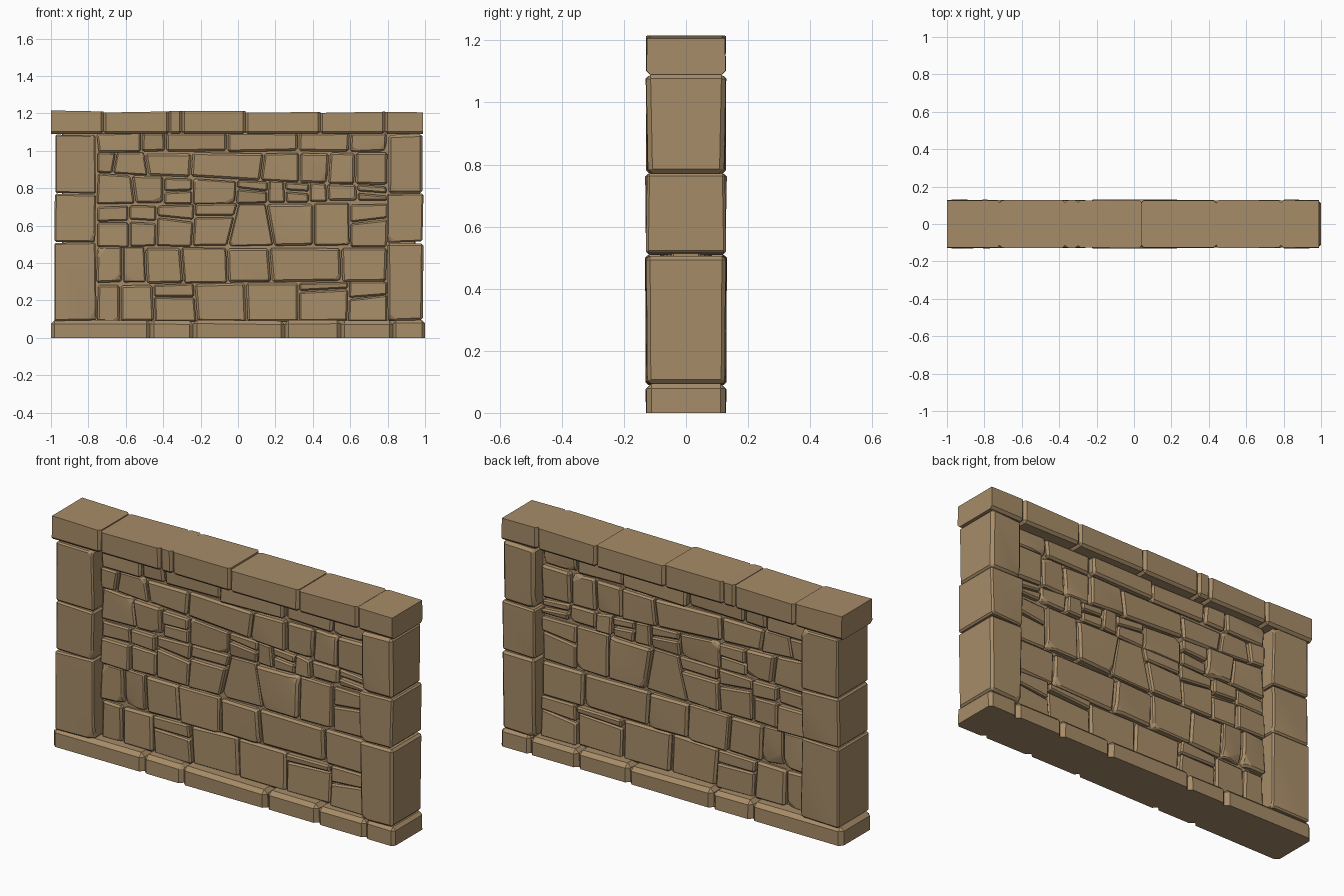
import bpy, bmesh, random
from math import radians
from mathutils import Vector

if "Cube" in bpy.data.objects:
    bpy.data.objects.remove(bpy.data.objects["Cube"])

random.seed(11)
rnd = random.uniform

sand = bpy.data.materials.new("sandstone")
sand.diffuse_color = (0.385, 0.262, 0.138, 1)
sand.use_nodes = True
sand.node_tree.nodes["Principled BSDF"].inputs["Base Color"].default_value = sand.diffuse_color


def cut(bm, co, no):
    """Slice off everything on the normal side of a plane and close the hole."""
    bmesh.ops.bisect_plane(bm, geom=bm.verts[:] + bm.edges[:] + bm.faces[:], dist=1e-5,
                           plane_co=co, plane_no=no, clear_outer=True)
    rim = [e for e in bm.edges if e.is_boundary]
    if rim:
        bmesh.ops.holes_fill(bm, edges=rim, sides=0)


def stone(target, quad, depth, bevel, chips=0, lean=0.0, clips=()):
    """Four (x, z) corners pushed through the wall, chipped, bevelled and trimmed."""
    bm = bmesh.new()
    ys = [depth + rnd(-lean, lean) for _ in quad]
    front = [bm.verts.new((x, -y, z)) for (x, z), y in zip(quad, ys)]
    back = [bm.verts.new((x, y, z)) for (x, z), y in zip(quad, ys)]
    bm.faces.new(front)
    bm.faces.new(back[::-1])
    for i in range(4):
        j = (i + 1) % 4
        bm.faces.new((front[j], front[i], back[i], back[j]))
    bmesh.ops.recalc_face_normals(bm, faces=bm.faces[:])
    mid = Vector((sum(q[0] for q in quad) / 4, 0, sum(q[1] for q in quad) / 4))
    # chipped corners, the same on both sides of the wall
    for k in random.sample(range(4), chips):
        x, z = quad[k]
        n = Vector(((1 if x > mid.x else -1) * rnd(0.3, 1), 0,
                    (1 if z > mid.z else -1) * rnd(0.3, 1)))
        for s in (-1, 1):
            no = Vector((n.x, s * rnd(0.8, 1.3), n.z)).normalized()
            cut(bm, Vector((x, s * ys[k], z)) - no * rnd(0.008, 0.02), no)
    bmesh.ops.bevel(bm, geom=bm.edges[:], offset=bevel, segments=1,
                    affect='EDGES', clamp_overlap=True)
    for co, no in clips:
        cut(bm, co, no)
    me = bpy.data.meshes.new("tmp")
    bm.to_mesh(me)
    bm.free()
    target.from_mesh(me)
    bpy.data.meshes.remove(me)


def finish(bm, name):
    bmesh.ops.recalc_face_normals(bm, faces=bm.faces[:])
    me = bpy.data.meshes.new(name)
    bm.to_mesh(me)
    bm.free()
    me.materials.append(sand)
    ob = bpy.data.objects.new(name, me)
    bpy.context.collection.objects.link(ob)
    bpy.ops.object.select_all(action='DESELECT')
    ob.select_set(True)
    bpy.context.view_layer.objects.active = ob
    bpy.ops.object.shade_smooth_by_angle(angle=radians(20))


def rect(x0, x1, z0, z1, j=0.0):
    return [(x + rnd(-j, j), z + rnd(-j, j))
            for x, z in ((x0, z0), (x1, z0), (x1, z1), (x0, z1))]


END_L = ((-1, 0, 0), (-1, 0, 0))
END_R = ((1, 0, 0), (1, 0, 0))

# base course: flat underside, sloping top edge
bm = bmesh.new()
xs = [-1.0, -0.47, -0.24, 0.25, 0.55, 0.83, 1.0]
for a, b in zip(xs, xs[1:]):
    q = [(a, -0.04), (b, -0.04), (b, 0.094 + rnd(-.004, .004)), (a, 0.094 + rnd(-.004, .004))]
    stone(bm, q, 0.127, 0.02 if b - a > 0.2 else 0.016, lean=0.004,
          clips=[((0, 0, 0), (0, 0, -1)), END_L, END_R])
finish(bm, "base_course")

# coping course: crisp top, bevelled lower edge
bm = bmesh.new()
xs = [-1.02, -0.72, -0.37, -0.30, 0.04, 0.44, 0.785, 1.01]
for a, b in zip(xs, xs[1:]):
    top = Vector(((a + b) / 2, 0, 1.209 + rnd(-.004, .004)))
    stone(bm, [(a, 1.09), (b, 1.09), (b, 1.24), (a, 1.24)], 0.127, 0.013, lean=0.003,
          clips=[(top, (rnd(-.02, .02), 0, 1)), END_L, ((0.99, 0, 0), (1, 0, 0))])
finish(bm, "coping_course")

# end pillars: three big blocks each
for name, x0, x1 in (("left_pillar", -0.98, -0.76), ("right_pillar", 0.80, 0.99)):
    bm = bmesh.new()
    for z0, z1 in ((0.092, 0.508), (0.512, 0.768), (0.772, 1.088)):
        stone(bm, rect(x0, x1, z0, z1, 0.004), 0.127, 0.024, chips=1, lean=0.005)
    finish(bm, name)

# rubble infill: joints are x, or (x at bottom, x at top) where they slant;
# the dictionary splits a stone in two at a fraction of its height
courses = [
    ([-.755, -.63, -.45, (-.22, -.235), .045, .325, .59, .80],
     {2: .66, 5: .78, 6: .62}),
    ([-.755, -.615, -.495, (-.29, -.305), (-.055, -.06), (.18, .165), .55, .80], {}),
    ([-.755, -.58, -.435, (-.245, -.23), (-.055, .0), (.19, .15), .41, .60, .80],
     {0: .62, 1: .6, 2: .66, 3: .68, 7: .6}),
    ([-.755, (-.55, -.57), -.40, -.24, -.01, .16, .25, .38, .475, .64, .80],
     {2: .5, 4: .6, 6: .55, 9: .5}),
    ([-.755, (-.67, -.65), (-.48, -.50), -.25, (.12, .14), .33, (.48, .49), .63, .80], {}),
    ([-.755, -.52, -.39, -.06, .325, .60, .80], {}),
]
# bed joints: height at the left and right ends
beds = [(0.085, 0.085), (0.285, 0.305), (0.485, 0.49), (0.71, 0.725),
        (0.88, 0.81), (0.99, 0.995), (1.10, 1.10)]
GAP = 0.004


def bed(k, x):
    a, b = beds[k]
    return a + (b - a) * (x + 0.755) / 1.555


bm = bmesh.new()
for k, (joints, splits) in enumerate(courses):
    joints = [j if isinstance(j, tuple) else (j + rnd(-.006, .006), j + rnd(-.006, .006))
              for j in joints]
    for i, ((a0, a1), (b0, b1)) in enumerate(zip(joints, joints[1:])):
        f = splits.get(i)
        tilt = rnd(-.06, .06)
        bands = [(0, 0, 1, 1)] if f is None else [(0, 0, f - tilt, f + tilt),
                                                  (f - tilt, f + tilt, 1, 1)]
        lift = rnd(-.006, .006) if 0 < k < 5 else 0
        for fl0, fr0, fl1, fr1 in bands:
            def pt(p0, p1, f, side, up):
                x = p0 + (p1 - p0) * f
                z = bed(k, x) + (bed(k + 1, x) - bed(k, x)) * f + lift
                return (x + side * GAP, z + up * GAP + rnd(-.004, .004))
            quad = [pt(a0, a1, fl0, 1, 1), pt(b0, b1, fr0, -1, 1),
                    pt(b0, b1, fr1, -1, -1), pt(a0, a1, fl1, 1, -1)]
            small = f is not None or b0 - a0 < 0.12
            stone(bm, quad, 0.071 + rnd(-.009, .009), 0.008 if small else 0.011,
                  chips=0 if small else random.choice((0, 1, 1, 2)), lean=0.006)
finish(bm, "rubble_infill")

# solid core behind the joints
bm = bmesh.new()
stone(bm, rect(-0.94, 0.95, 0.03, 1.17), 0.046, 0.005)
finish(bm, "wall_core")
